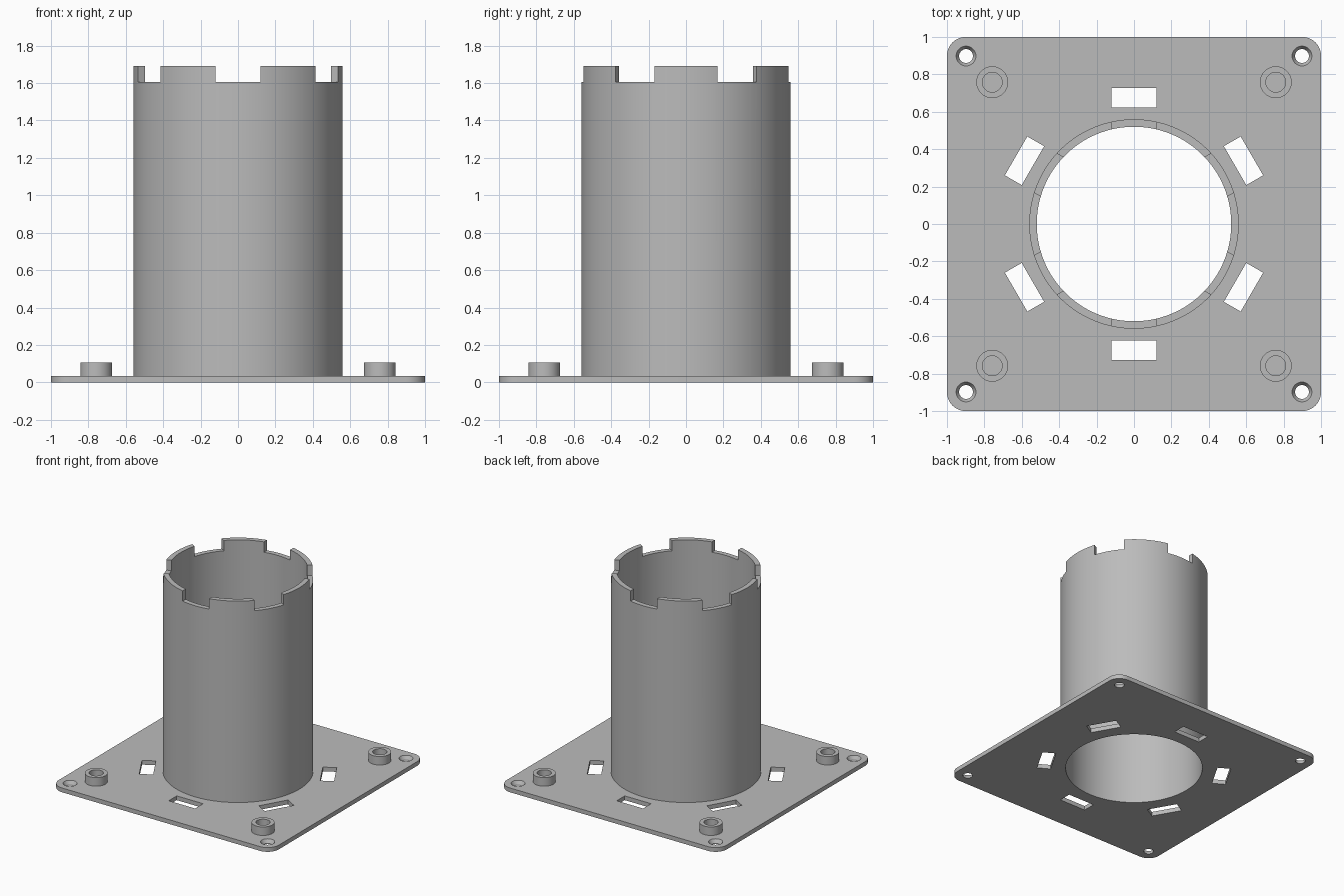
import bpy, bmesh
from math import radians, sin, cos, pi
from mathutils import Matrix, Vector

cube = bpy.data.objects.get("Cube")
if cube:
    bpy.data.objects.remove(cube, do_unlink=True)

PLATE_T = 0.035      # plate thickness
BORE, OUTER = 0.52, 0.56
RIM, TOP = 1.605, 1.69
SIXTHS = [radians(30 + 60 * i) for i in range(6)]
CORNERS = [(sx, sy) for sx in (-1, 1) for sy in (-1, 1)]

grey = bpy.data.materials.new("light grey")
grey.use_nodes = True
COLOUR = (0.5, 0.5, 0.5, 1)
grey.diffuse_color = COLOUR
grey.node_tree.nodes["Principled BSDF"].inputs["Base Color"].default_value = COLOUR


def add_object(name, bm):
    bmesh.ops.recalc_face_normals(bm, faces=bm.faces)
    mesh = bpy.data.meshes.new(name)
    bm.to_mesh(mesh)
    bm.free()
    mesh.materials.append(grey)
    obj = bpy.data.objects.new(name, mesh)
    bpy.context.collection.objects.link(obj)
    return obj


def add_lathe(bm, profile, centre=(0, 0), segments=48, closed=True):
    """Revolve (radius, z) points; a closed profile makes a ring, else ends are capped."""
    rings = []
    for r, z in profile:
        angles = [2 * pi * (i + 0.5) / segments for i in range(segments)]
        rings.append([bm.verts.new((centre[0] + r * cos(a), centre[1] + r * sin(a), z))
                      for a in angles])
    pairs = list(zip(rings, rings[1:]))
    if closed:
        pairs.append((rings[-1], rings[0]))
    else:
        bm.faces.new(rings[0])
        bm.faces.new(rings[-1])
    for low, high in pairs:
        for i in range(segments):
            j = (i + 1) % segments
            bm.faces.new((low[i], low[j], high[j], high[i]))


def add_box(bm, size, radius, z, angle):
    """Box with its centre at a distance from the axis, turned to face outward."""
    place = (Matrix.Rotation(angle, 4, 'Z') @ Matrix.Translation((radius, 0, z))
             @ Matrix.Diagonal(Vector((*size, 1))))
    bmesh.ops.create_cube(bm, size=1, matrix=place)


def cut(obj, bm):
    """Subtract the cutter for good, then discard it."""
    cutter = add_object("cutter", bm)
    cutter.hide_render = True
    mod = obj.modifiers.new("cut", 'BOOLEAN')
    mod.operation, mod.solver, mod.object = 'DIFFERENCE', 'EXACT', cutter
    bpy.context.view_layer.update()
    graph = bpy.context.evaluated_depsgraph_get()
    mesh = bpy.data.meshes.new_from_object(obj.evaluated_get(graph))
    obj.modifiers.clear()
    obj.data = mesh
    bpy.data.objects.remove(cutter, do_unlink=True)


def smooth(obj):
    bpy.ops.object.select_all(action='DESELECT')
    obj.select_set(True)
    bpy.context.view_layer.objects.active = obj
    bpy.ops.object.shade_smooth_by_angle(angle=radians(30))


# Base plate with rounded corners
bm = bmesh.new()
add_box(bm, (2, 2, PLATE_T), 0, PLATE_T / 2, 0)
upright = [e for e in bm.edges if abs(e.verts[0].co.z - e.verts[1].co.z) > 0.01]
bmesh.ops.bevel(bm, geom=upright, offset=0.1, segments=10, profile=0.5, affect='EDGES')
plate = add_object("base_plate", bm)

# Central bore, six slots and countersunk corner holes
bm = bmesh.new()
add_lathe(bm, [(BORE, -0.1), (BORE, 0.1)], segments=120, closed=False)
for angle in SIXTHS:
    add_box(bm, (0.104, 0.24, 0.3), 0.676, 0, angle)
for sx, sy in CORNERS:
    add_lathe(bm, [(0.037, -0.1), (0.037, 0.008), (0.053, PLATE_T), (0.053, 0.1)],
              (0.898 * sx, 0.898 * sy), closed=False)
cut(plate, bm)
smooth(plate)

# Tube with six notches in its rim
bm = bmesh.new()
add_lathe(bm, [(BORE, PLATE_T), (OUTER, PLATE_T), (OUTER, TOP), (BORE, TOP)], segments=120)
tube = add_object("tube", bm)
bm = bmesh.new()
for angle in SIXTHS:
    add_box(bm, (0.3, 0.24, 0.4), 0.54, RIM + 0.2, angle)
cut(tube, bm)
smooth(tube)

# Four hollow bosses standing on the plate
for sx, sy in CORNERS:
    bm = bmesh.new()
    add_lathe(bm, [(0.053, PLATE_T), (0.085, PLATE_T), (0.085, 0.105), (0.053, 0.105)],
              (0.758 * sx, 0.758 * sy))
    side = ("back" if sy > 0 else "front") + ("_left" if sx > 0 else "_right")
    smooth(add_object(side + "_boss", bm))
